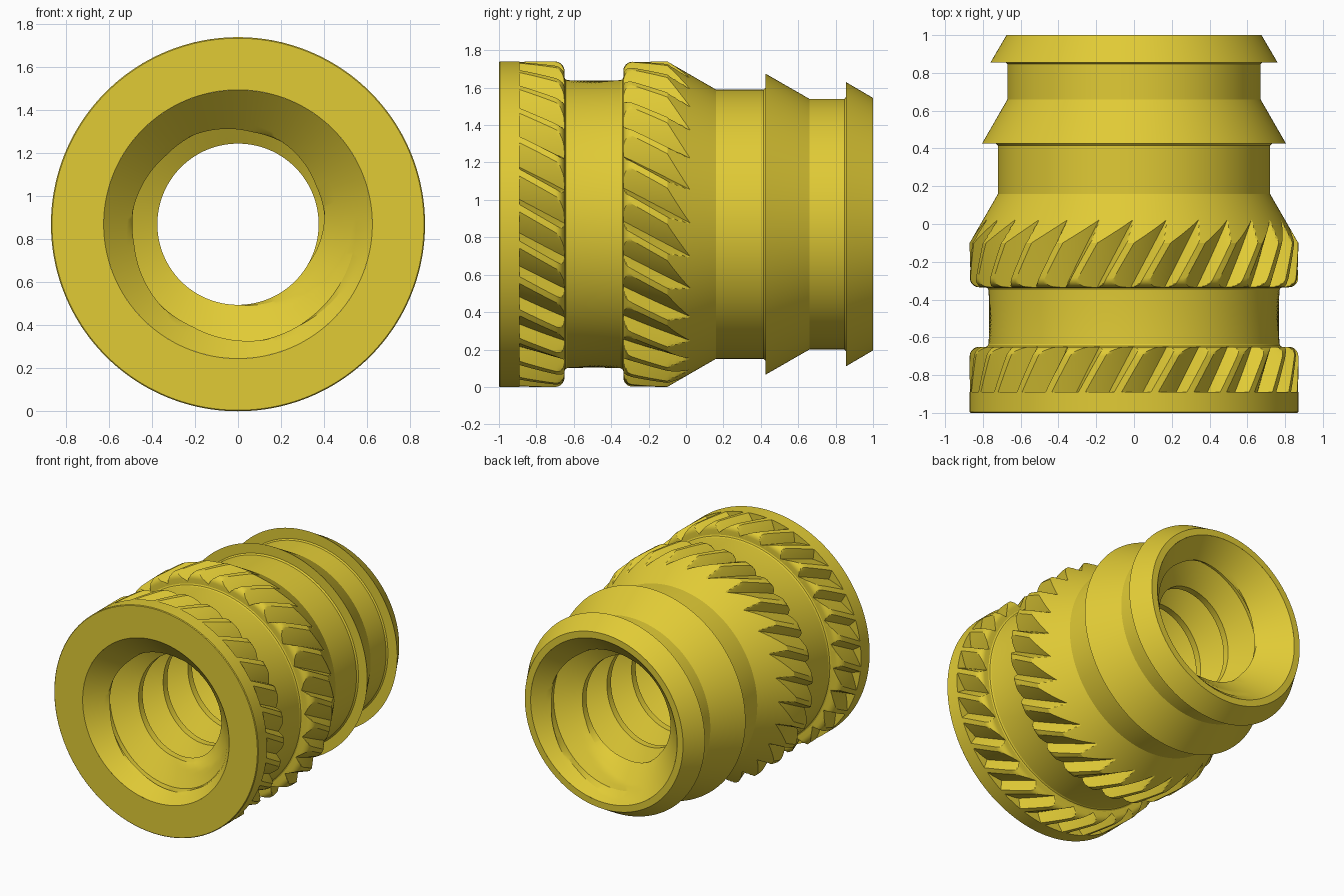
import bpy, bmesh, math
from math import tau, cos, sin, radians

if "Cube" in bpy.data.objects:
    bpy.data.objects.remove(bpy.data.objects["Cube"], do_unlink=True)

brass = bpy.data.materials.new("brass")
brass.use_nodes = True
colour = (0.75, 0.595, 0.036, 1)
brass.diffuse_color = colour
brass.node_tree.nodes["Principled BSDF"].inputs["Base Color"].default_value = colour

R = 0.87          # outer radius, also the height of the axis


def skin(name, columns, outward):
    """Surface through columns of (y, radius, angle), closed round the y axis."""
    bm = bmesh.new()
    grid = [[bm.verts.new((r * cos(a), y, R + r * sin(a))) for y, r, a in col]
            for col in columns]
    for i in range(len(columns) - 1):
        for j in range(len(columns[i]) - 1):
            quad = [(i, j), (i + 1, j), (i + 1, j + 1), (i, j + 1)]
            p, q, s, t = [grid[m][n] for m, n in quad]
            rp, rq, rs, rt = [columns[m][n][1] for m, n in quad]
            # Split along the ridge so creases stay clean
            if (rp + rs >= rq + rt) == outward:
                tris = [(p, q, s), (p, s, t)]
            else:
                tris = [(p, q, t), (q, s, t)]
            for tri in tris:
                bm.faces.new(tri[::-1] if outward else tri)
    bmesh.ops.remove_doubles(bm, verts=bm.verts[:], dist=1e-5)
    bmesh.ops.dissolve_degenerate(bm, edges=bm.edges[:], dist=1e-6)
    mesh = bpy.data.meshes.new(name)
    bm.to_mesh(mesh)
    bm.free()
    mesh.materials.append(brass)
    obj = bpy.data.objects.new(name, mesh)
    bpy.context.collection.objects.link(obj)
    bpy.ops.object.select_all(action='DESELECT')
    obj.select_set(True)
    bpy.context.view_layer.objects.active = obj
    bpy.ops.object.shade_smooth_by_angle(angle=radians(22))


# Knurled body: turned profile of (y, radius, is_knurled)
# Ratchet teeth: narrow crest, short steep flank, long gentle flank
TEETH, CREST_STEPS, STEEP, GENTLE = 28, 3, 3, 9
DEPTH, ROUND, SLOPE = 0.07, 0.05, 0.577
STEPS = CREST_STEPS + STEEP + GENTLE
PHASE = 0.076


def corner(y, side):
    """Rounded tooth end, listed from the crest down."""
    return [(y + side * ROUND * sin(k * tau / 32), R - ROUND * (1 - cos(k * tau / 32)), True)
            for k in range(9)]


profile = [(-1, 0.625, False), (-1, 0.865, False), (-0.995, R, False), (-0.89, R, False)]
profile += [(-0.89 + 0.19 * k / 6, R, True) for k in range(6)]
profile += corner(-0.70, 1)
profile += [(-0.65, 0.785, False), (-0.645, 0.775, False), (-0.635, 0.77, False),
            (-0.35, 0.77, False), (-0.34, 0.775, False), (-0.335, 0.785, False)]
profile += corner(-0.285, -1)[::-1]
profile += [(-0.285 + 0.185 * k / 6, R, True) for k in range(1, 6)]
profile += [(-0.1 + DEPTH * k / GENTLE / SLOPE, R - DEPTH * k / GENTLE, True)
            for k in range(GENTLE + 1)]
profile += [(y, r, False) for y, r in [
    (0.16, 0.72), (0.415, 0.72), (0.425, 0.73), (0.425, 0.805), (0.66, 0.67),
    (0.847, 0.67), (0.855, 0.68), (0.855, 0.76), (1, 0.675), (1, 0.625)]]


def knurl_radius(step):
    k = step % STEPS - CREST_STEPS
    if k <= 0:
        return R
    if k <= STEEP:
        return R - DEPTH * k / STEEP
    return R - DEPTH * (1 - (k - STEEP) / GENTLE)


def twist(y):
    return PHASE - 0.665 * (min(max(y, -0.89), 0.05) + 0.89)


body = []
for i in range(TEETH * STEPS + 1):
    a = tau * i / (TEETH * STEPS)
    body.append([(y, min(r, knurl_radius(i)) if cut else r, a + twist(y))
                 for y, r, cut in profile])
skin("knurled_body", body, True)

# Threaded bore: helical V thread with a countersink at both ends
PITCH, CREST, ROOT, RISE, LAND = 0.30, 0.375, 0.55, 0.10, 0.05
thread = [(RISE * k / 6, CREST + (ROOT - CREST) * k / 6) for k in range(7)]
thread += [(RISE + LAND + RISE * k / 6, ROOT - (ROOT - CREST) * k / 6) for k in range(7)]

bore = []
COLUMNS = 140
for i in range(COLUMNS + 1):
    a = tau * i / COLUMNS
    start = -1.015 - PITCH * (a + 1.24) / tau
    col = []
    for turn in range(-2, 10):
        for u, r in thread:
            y = min(max(start + turn * PITCH + u, -1), 1)
            col.append((y, max(r, abs(y) - 0.375), a))
    bore.append(col)
skin("threaded_bore", bore, False)
